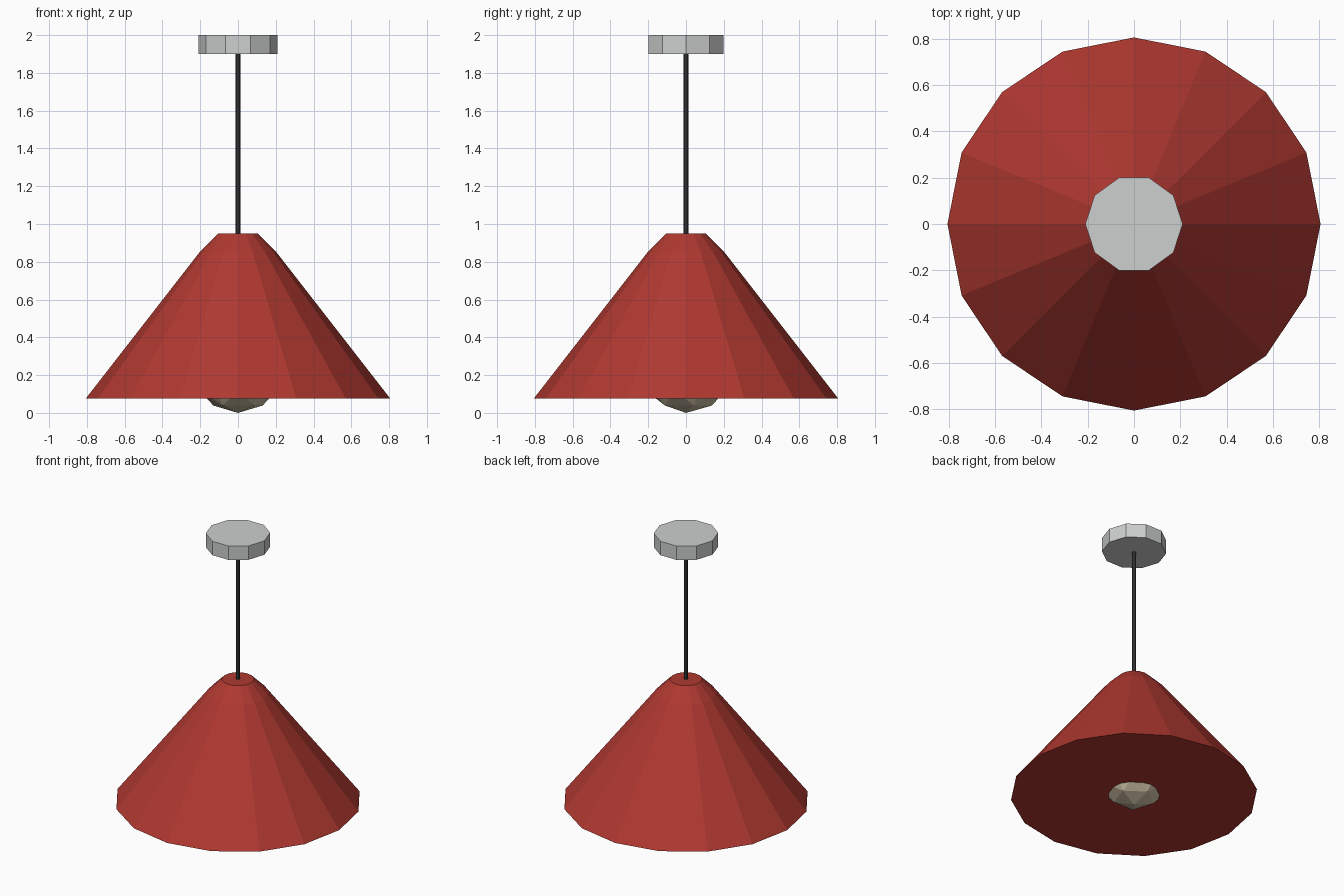
import bpy
import math

cube = bpy.data.objects.get("Cube")
if cube:
    bpy.data.objects.remove(cube, do_unlink=True)


def material(name, colour):
    mat = bpy.data.materials.new(name)
    mat.use_nodes = True
    mat.diffuse_color = (*colour, 1)
    mat.node_tree.nodes["Principled BSDF"].inputs["Base Color"].default_value = (*colour, 1)
    return mat


def lathe(name, profile, sides, mat):
    """Closed flat-faced solid turned about z from (radius, height) points."""
    verts = [(r * math.cos(math.tau * i / sides), r * math.sin(math.tau * i / sides), z)
             for r, z in profile for i in range(sides)]
    faces = [tuple(reversed(range(sides)))]
    for level in range(len(profile) - 1):
        low, high = level * sides, (level + 1) * sides
        for i in range(sides):
            j = (i + 1) % sides
            faces.append((low + i, low + j, high + j, high + i))
    faces.append(tuple(range(len(verts) - sides, len(verts))))
    mesh = bpy.data.meshes.new(name)
    mesh.from_pydata(verts, [], faces)
    mesh.materials.append(mat)
    obj = bpy.data.objects.new(name, mesh)
    bpy.context.collection.objects.link(obj)
    return obj


red = material("shade red", (0.43, 0.04, 0.03))
grey = material("canopy grey", (0.61, 0.63, 0.62))
dark = material("cord dark grey", (0.05, 0.05, 0.05))
cream = material("bulb cream", (0.62, 0.53, 0.38))

# Conical shade with a sloped shoulder, closed top and bottom
lathe("shade", [(0.805, 0.077), (0.2, 0.855), (0.105, 0.95)], 16, red)

# Hanging cord and ceiling canopy
lathe("cord", [(0.013, 0.94), (0.013, 1.91)], 8, dark)
lathe("ceiling_canopy", [(0.21, 1.9), (0.21, 2.0)], 10, grey)

# Faceted bulb poking through the underside of the shade
radius = 0.26
bpy.ops.mesh.primitive_ico_sphere_add(subdivisions=2, radius=radius, location=(0, 0, radius),
                                      rotation=(0, 0, -math.pi / 2))
bulb = bpy.context.object
bulb.name = "bulb"
bulb.data.materials.append(cream)
